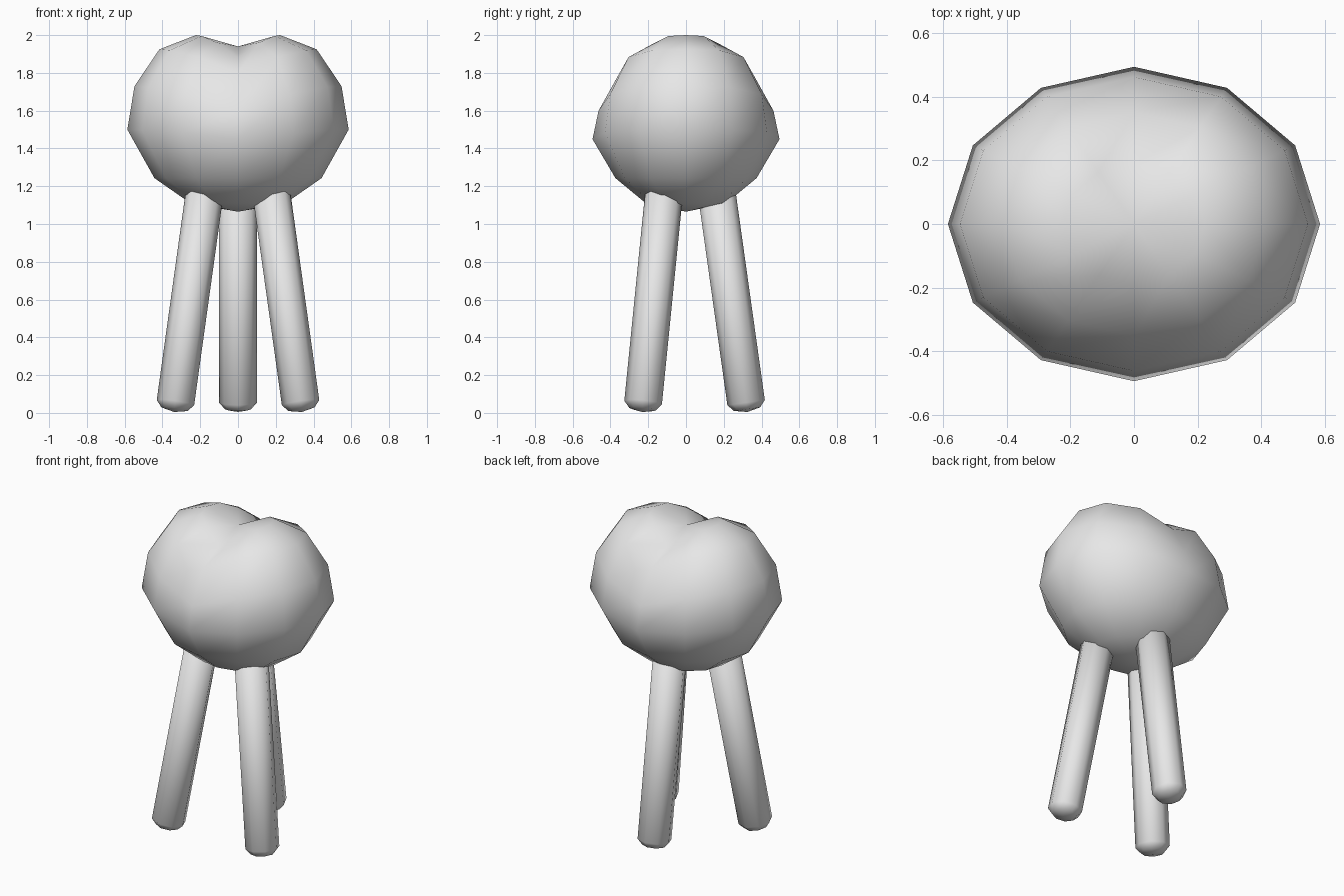
import bpy, bmesh, math
from mathutils import Vector

if "Cube" in bpy.data.objects:
    bpy.data.objects.remove(bpy.data.objects["Cube"])

grey = bpy.data.materials.new("plain_grey")
grey.diffuse_color = (0.8, 0.8, 0.8, 1)
grey.use_nodes = True
grey.node_tree.nodes["Principled BSDF"].inputs["Base Color"].default_value = grey.diffuse_color


def finish(name, bm):
    bmesh.ops.recalc_face_normals(bm, faces=bm.faces)
    mesh = bpy.data.meshes.new(name)
    bm.to_mesh(mesh)
    bm.free()
    mesh.materials.append(grey)
    mesh.shade_smooth()
    ob = bpy.data.objects.new(name, mesh)
    bpy.context.collection.objects.link(ob)
    return ob


def loft(bm, rings, bottom, top):
    """Skin rings of points and close both ends with a fan."""
    rows = [[bm.verts.new(p) for p in ring] for ring in rings]
    n = len(rows[0])
    for lo, hi in zip(rows, rows[1:]):
        for i in range(n):
            j = (i + 1) % n
            bm.faces.new((lo[i], lo[j], hi[j], hi[i]))
    for row, tip in ((rows[0], bottom), (rows[-1], top)):
        v = bm.verts.new(tip)
        for i in range(n):
            bm.faces.new((row[i], row[(i + 1) % n], v))


# Body: 12-sided ball, dented along the middle into two lobes
# each ring: radius ratio, height at the sides, height at the middle
PROFILE = [(0.43, 1.11, 1.11), (0.755, 1.243, 1.243), (1.0, 1.5, 1.449),
           (0.935, 1.73, 1.60), (0.71, 1.925, 1.80), (0.38, 2.0, 1.88)]
rings = []
for ratio, z_side, z_mid in PROFILE:
    ring = []
    for i in range(12):
        a = math.tau * i / 12
        dent = (1 - abs(math.cos(a))) ** 1.6
        ring.append((0.586 * ratio * math.cos(a), 0.495 * ratio * math.sin(a),
                     z_side + (z_mid - z_side) * dent))
    rings.append(ring)
bm = bmesh.new()
loft(bm, rings, (0, 0, 1.065), (0, 0, 1.94))
finish("body", bm)


# Legs: splayed rods with blunt rounded feet
def leg(name, foot, lean):
    axis = Vector((lean[0], lean[1], 1)).normalized()
    side = Vector((1, 0, 0))
    side = (side - axis * side.dot(axis)).normalized()
    other = axis.cross(side)
    base = Vector((foot[0], foot[1], 0.005))

    def ring(radius, h):
        return [base + axis * h + radius * (side * math.cos(a) + other * math.sin(a))
                for a in (math.tau * i / 8 for i in range(8))]

    bm = bmesh.new()
    loft(bm, [ring(0.07, 0.015), ring(0.1, 0.05), ring(0.1, 1.22)],
         base, base + axis * 1.24)
    finish(name, bm)


for s, label in ((-1, "left"), (1, "right")):
    leg("front_leg_" + label, (s * 0.338, -0.232), (-s * 0.139, 0.10))
leg("back_leg", (0, 0.325), (0, -0.14))
